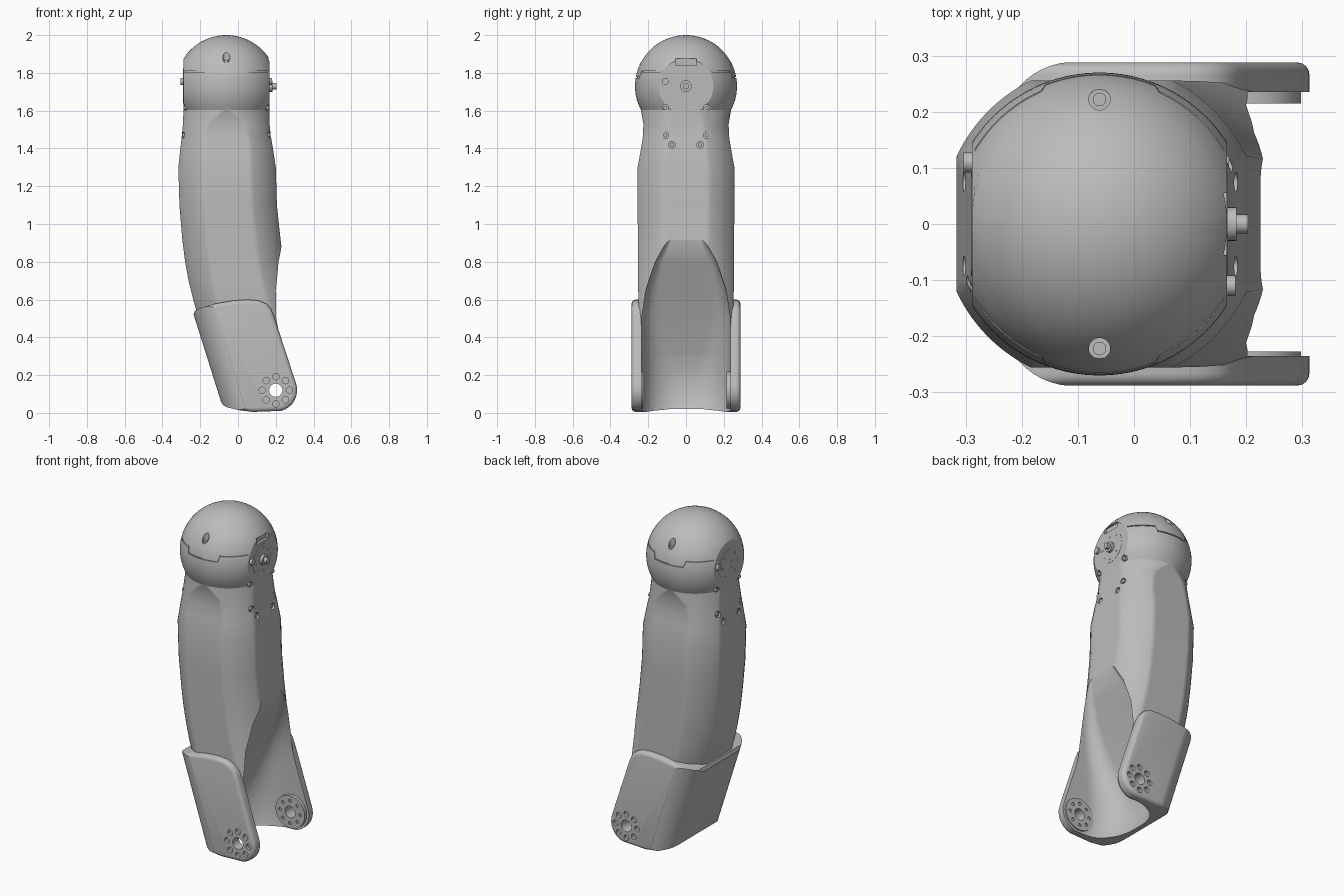
import bpy, bmesh, math
from mathutils import Vector

if "Cube" in bpy.data.objects:
    bpy.data.objects.remove(bpy.data.objects["Cube"])

grey = bpy.data.materials.new("plain_grey")
grey.use_nodes = True
COLOUR = (0.5, 0.5, 0.5, 1)
grey.diffuse_color = COLOUR
for node in grey.node_tree.nodes:
    if node.type == "BSDF_PRINCIPLED":
        node.inputs["Base Color"].default_value = COLOUR

HUB_Z = 1.73
ELBOW = (0.2, 0.12)


def make(name, bm):
    bmesh.ops.recalc_face_normals(bm, faces=bm.faces)
    mesh = bpy.data.meshes.new(name)
    bm.to_mesh(mesh)
    bm.free()
    mesh.materials.append(grey)
    ob = bpy.data.objects.new(name, mesh)
    bpy.context.collection.objects.link(ob)
    return ob


def loft(name, rings):
    bm = bmesh.new()
    rows = [[bm.verts.new(p) for p in ring] for ring in rings]
    for low, high in zip(rows, rows[1:]):
        for i in range(len(low)):
            j = (i + 1) % len(low)
            bm.faces.new((low[i], low[j], high[j], high[i]))
    bm.faces.new(rows[0][::-1])
    bm.faces.new(rows[-1])
    return make(name, bm)


def prism_y(name, outline, half):
    return loft(name, [[(x, y, z) for x, z in outline] for y in (-half, half)])


def cyl(bm, axis, centre, radius, length, seg=24):
    rot = Vector(axis).to_track_quat("Z", "Y").to_matrix().to_4x4()
    rot.translation = centre
    bmesh.ops.create_cone(bm, cap_ends=True, segments=seg, radius1=radius,
                          radius2=radius, depth=length, matrix=rot)


def apply_mods(ob):
    bpy.context.view_layer.update()
    deps = bpy.context.evaluated_depsgraph_get()
    mesh = bpy.data.meshes.new_from_object(ob.evaluated_get(deps))
    ob.modifiers.clear()
    ob.data = mesh


def boolean(ob, cutter, op="DIFFERENCE", keep=False):
    mod = ob.modifiers.new("cut", "BOOLEAN")
    mod.operation, mod.object, mod.solver = op, cutter, "EXACT"
    apply_mods(ob)
    if not keep:
        bpy.data.objects.remove(cutter)


def ring_points(radius, count=8):
    return [(radius * math.cos(k * math.tau / count), radius * math.sin(k * math.tau / count))
            for k in range(count)]


# Cross-section: a circle flattened on its x and y sides
def section(z, cx, r, a, b):
    t1 = math.acos(min(a / r, 0.9998))
    t2 = max(math.asin(min(b / r, 0.9998)), t1 + 0.01)
    angles = [t1 * i / 6 for i in range(6)]
    angles += [t1 + (t2 - t1) * i / 14 for i in range(14)]
    angles += [t2 + (math.pi / 2 - t2) * i / 8 for i in range(9)]
    quad = [(min(a, r * math.cos(t)), min(b, r * math.sin(t))) for t in angles]
    half = quad + [(-x, y) for x, y in quad[-2::-1]]
    full = half + [(x, -y) for x, y in half[-2:0:-1]]
    return [(cx + x, y, z) for x, y in full]


# Upper arm: z, centre x, radius, half width x, half width y
ROWS = [(0.3, 0.11, 0.27, 0.25, 0.235), (0.45, 0.06, 0.28, 0.255, 0.25),
        (0.6, 0.02, 0.285, 0.257, 0.252), (0.7, -0.002, 0.285, 0.26, 0.254),
        (0.8, -0.02, 0.285, 0.26, 0.255), (0.92, -0.035, 0.285, 0.26, 0.255),
        (1.1, -0.052, 0.285, 0.258, 0.256), (1.3, -0.058, 0.285, 0.258, 0.256),
        (1.4, -0.06, 0.268, 0.245, 0.238), (1.47, -0.062, 0.255, 0.235, 0.227),
        (1.53, -0.062, 0.247, 0.229, 0.226)]


def arm(name, shrink):
    rows = list(ROWS)
    for i in range(26):
        t = math.radians(-28 + 116 * i / 25)
        rows.append((HUB_Z + 0.27 * math.sin(t), -0.0615, 0.27 * math.cos(t), 0.2275, 0.27))
    return loft(name, [section(z, cx, max(r - shrink, 0.004), a - shrink, b - shrink)
                       for z, cx, r, a, b in rows])


upper_arm = arm("upper_arm", 0)

# Stepped seam around the shoulder cap
seam_line = [(-0.283, 1.81), (-0.165, 1.81), (-0.157, 1.778), (0.037, 1.778),
             (0.045, 1.81), (0.16, 1.81)]
seam = prism_y("seam_cutter", seam_line + [(x, z - 0.006) for x, z in seam_line[::-1]], 0.4)
boolean(seam, arm("seam_core", 0.007))
boolean(upper_arm, seam)

# Elbow channel: z, wall x, half width, corner radius
CHANNEL = [(-0.06, 0.01, 0.235, 0.2), (0.04, -0.035, 0.235, 0.2), (0.13, -0.055, 0.235, 0.2),
           (0.24, -0.045, 0.235, 0.18), (0.37, 0.0, 0.235, 0.14), (0.5, 0.05, 0.235, 0.1),
           (0.65, 0.115, 0.212, 0.07), (0.8, 0.178, 0.163, 0.04), (0.915, 0.226, 0.1, 0.02)]
rings = []
for z, x0, hw, rc in CHANNEL:
    arc = [(x0 + rc - rc * math.cos(t), hw - rc + rc * math.sin(t))
           for t in [math.pi / 2 * i / 12 for i in range(13)]]
    side = arc + [(0.8, hw)]
    rings.append([(x, y, z) for x, y in side] + [(x, -y, z) for x, y in side[::-1]])
channel = loft("channel_cutter", rings)
boolean(upper_arm, channel, keep=True)

# Elbow cuff: slanted side outline, rounded at the back corners
outline = [(-0.235, 0.52), (-0.228, 0.542), (-0.2, 0.555), (-0.12, 0.578), (-0.03, 0.594),
           (0.05, 0.6), (0.11, 0.595), (0.15, 0.578), (0.175, 0.55), (0.19, 0.515)]
outline += [(0.2 + 0.113 * math.cos(t), 0.12 + 0.113 * math.sin(t))
            for t in [math.radians(20 - 12 * i) for i in range(9)]]
outline += [(0.15, 0.008), (0.08, 0.005), (0.0, 0.015), (-0.06, 0.03), (-0.08, 0.042),
            (-0.09, 0.06)]
cuff = prism_y("elbow_cuff", outline, 0.288)
bev = cuff.modifiers.new("round", "BEVEL")
bev.width, bev.segments, bev.angle_limit = 0.022, 4, math.radians(60)
apply_mods(cuff)

plan = [(0.15 - 0.15 * math.cos(t), 0.14 + 0.15 * math.sin(t))
        for t in [math.pi / 2 * i / 14 for i in range(15)]] + [(0.9, 0.29)]
plan += [(x, -y) for x, y in plan[::-1]]
tube = loft("corner_helper", [[(x - 0.073 - 0.315 * z, y, z) for x, y in plan]
                              for z in (-0.1, 0.8)])
boolean(cuff, tube, "INTERSECT")
boolean(cuff, channel)

# Pivot hole and bolt recesses in both fork plates
bm = bmesh.new()
cyl(bm, (0, 1, 0), (ELBOW[0], 0, ELBOW[1]), 0.035, 0.9, 32)
for side in (-1, 1):
    for dx, dz in ring_points(0.072):
        cyl(bm, (0, 1, 0), (ELBOW[0] + dx, side * 0.29, ELBOW[1] + dz), 0.017, 0.04)
boolean(cuff, make("fork_cutter", bm))

parts = [upper_arm, cuff]

# Bearing discs inside the fork
for side, name, depth in ((-1, "front_bearing", 0.01), (1, "back_bearing", 0.022)):
    bm = bmesh.new()
    cyl(bm, (0, 1, 0), (ELBOW[0], side * (0.237 - depth / 2), ELBOW[1]), 0.098, depth, 48)
    disc = make(name, bm)
    bm = bmesh.new()
    cyl(bm, (0, 1, 0), (ELBOW[0], 0, ELBOW[1]), 0.035, 0.9, 32)
    for dx, dz in ring_points(0.068):
        cyl(bm, (0, 1, 0), (ELBOW[0] + dx, side * (0.237 - depth), ELBOW[1] + dz), 0.01, 0.014)
    boolean(disc, make("bearing_cutter", bm))
    parts.append(disc)

# Recesses in the shoulder: hub seats, screw pockets, cap holes, slot
bolts = bmesh.new()
pockets = bmesh.new()
SCREWS = [(0.11, 1.755, 0.2275), (0.11, 1.615, 0.2275), (0.11, 1.47, 0.235),
          (0.075, 1.42, 0.242)]
for sx in (-1, 1):
    cyl(pockets, (1, 0, 0), (-0.0615 + sx * 0.2275, 0, HUB_Z), 0.098, 0.03, 48)
    for y, z, a in SCREWS:
        for sy in (-1, 1):
            x = -0.0615 + sx * a
            cyl(pockets, (1, 0, 0), (x, sy * y, z), 0.018, 0.03)
            cyl(bolts, (1, 0, 0), (x - sx * 0.012, sy * y, z), 0.011, 0.016)
for sy in (-1, 1):
    cyl(pockets, (0, 0, 1), (-0.0615, sy * 0.222, 1.9), 0.019, 0.09)
    cyl(bolts, (0, 0, 1), (-0.0615, sy * 0.222, 1.855), 0.012, 0.024)
slot = bmesh.ops.create_cube(pockets, size=1)["verts"]
bmesh.ops.scale(pockets, vec=(0.03, 0.11, 0.036), verts=slot)
bmesh.ops.translate(pockets, vec=(0.166, 0, 1.857), verts=slot)
boolean(upper_arm, make("pocket_cutter", pockets))
parts.append(make("screws", bolts))

# Shoulder hub discs with a ring of holes
for sx, name in ((-1, "left_hub"), (1, "right_hub")):
    face = -0.0615 + sx * 0.2275
    bm = bmesh.new()
    cyl(bm, (1, 0, 0), (face - sx * 0.008, 0, HUB_Z), 0.093, 0.018, 48)
    hub = make(name, bm)
    bm = bmesh.new()
    for dy, dz in ring_points(0.07):
        cyl(bm, (1, 0, 0), (face, dy, HUB_Z + dz), 0.01, 0.02)
    if sx < 0:
        cyl(bm, (1, 0, 0), (face, 0, HUB_Z), 0.03, 0.02)
    boolean(hub, make("hub_cutter", bm))
    parts.append(hub)

# Drive pin
bm = bmesh.new()
cyl(bm, (1, 0, 0), (0.173, 0, HUB_Z), 0.03, 0.02, 32)
cyl(bm, (1, 0, 0), (0.185, 0, HUB_Z), 0.017, 0.036, 32)
parts.append(make("drive_pin", bm))

bpy.ops.object.select_all(action="DESELECT")
for ob in parts:
    ob.select_set(True)
bpy.context.view_layer.objects.active = upper_arm
bpy.ops.object.shade_smooth_by_angle(angle=math.radians(30))
